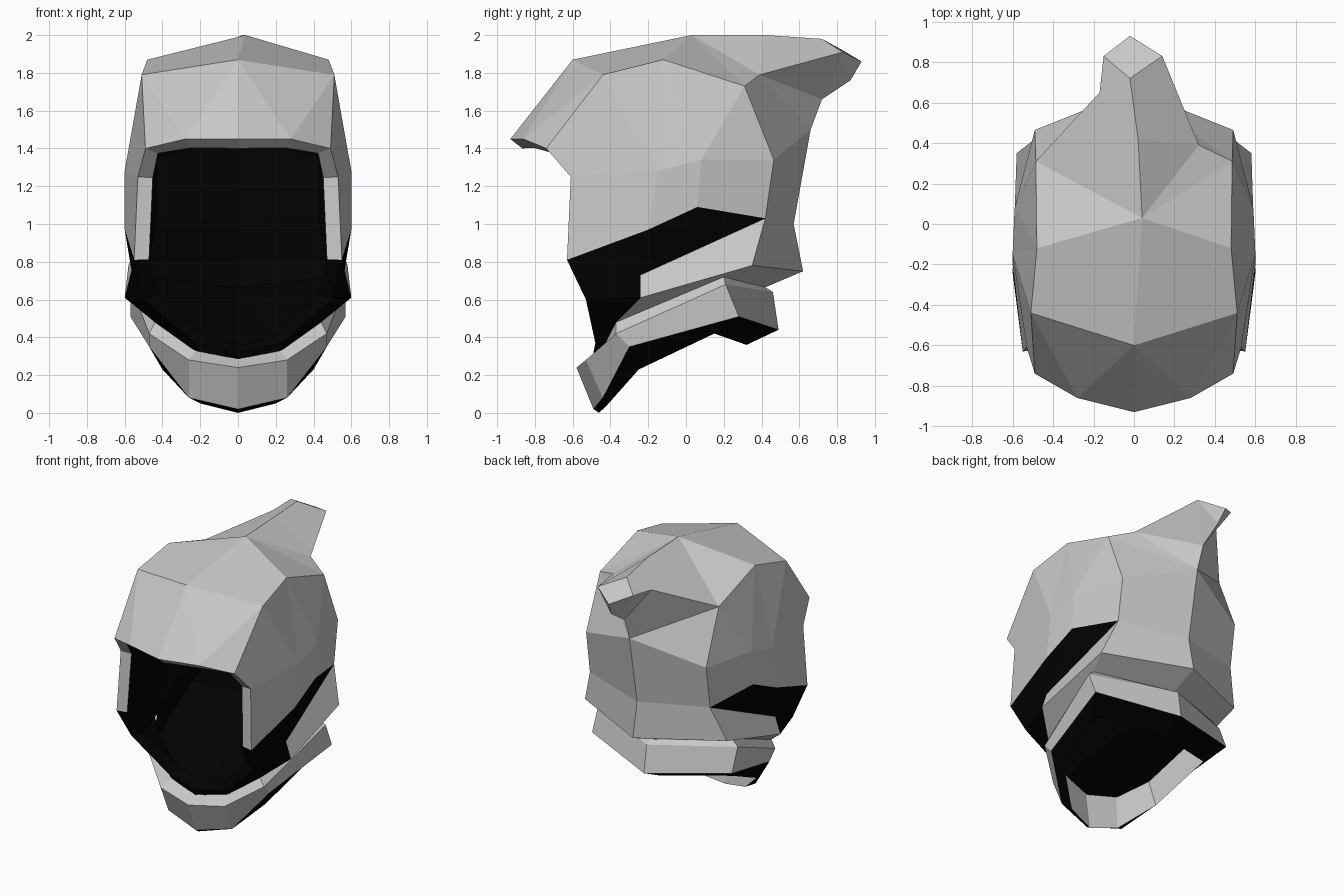
import bpy
import bmesh

if "Cube" in bpy.data.objects:
    bpy.data.objects.remove(bpy.data.objects["Cube"], do_unlink=True)


def make_material(name, value):
    mat = bpy.data.materials.new(name)
    mat.use_nodes = True
    colour = (value, value, value, 1.0)
    mat.diffuse_color = colour
    mat.node_tree.nodes["Principled BSDF"].inputs["Base Color"].default_value = colour
    return mat


GREY = make_material("shell grey", 0.58)
BLACK = make_material("lining black", 0.0005)


def build(name, points, grey=(), black=(), mirror=True):
    """Flat panels between named points; panels are mirrored across the middle."""
    bm = bmesh.new()
    cache = {}

    def vertex(key, side):
        x, y, z = points[key]
        if abs(x) < 0.05:
            side = 1          # middle points are shared by both halves
        if (key, side) not in cache:
            cache[key, side] = bm.verts.new((x * side, y, z))
        return cache[key, side]

    for index, regions in enumerate((grey, black)):
        for region in regions:
            for panel in region.split(","):
                for side in ((1, -1) if mirror else (1,)):
                    verts = [vertex(key, side) for key in panel.split()]
                    bm.faces.new(verts).material_index = index
    bmesh.ops.recalc_face_normals(bm, faces=bm.faces)
    # The highest panel must look upwards
    top = max(bm.faces, key=lambda f: f.calc_center_median().z)
    if top.normal.z < 0:
        bmesh.ops.reverse_faces(bm, faces=bm.faces)
    mesh = bpy.data.meshes.new(name)
    bm.to_mesh(mesh)
    bm.free()
    mesh.materials.append(GREY)
    mesh.materials.append(BLACK)
    obj = bpy.data.objects.new(name, mesh)
    bpy.context.scene.collection.objects.link(obj)
    return obj


# Helmet shell: half of its corner points
shell_points = {
    # brim
    "brim_mid": (0, -.93, 1.45), "brim": (.28, -.86, 1.45), "brim_end": (.49, -.74, 1.40),
    # crown
    "brow_mid": (0, -.60, 1.87), "brow": (.51, -.44, 1.79), "apex": (.04, .03, 2.0),
    "crown": (.48, -.12, 1.87), "crown_back": (.485, .31, 1.73),
    # back
    "nape_top": (0, .66, 1.5), "nape": (0, .57, 1.0), "nape_low": (0, .62, .75),
    "back_top": (.49, .465, 1.34), "back": (.49, .42, 1.03), "back_low": (.58, .35, .78),
    # sides
    "front": (.53, -.61, 1.25), "front_low": (.55, -.63, .81),
    "temple": (.60, -.15, 1.28), "ear": (.59, .08, 1.34),
    "stripe": (.60, -.20, .97), "stripe_top": (.59, .06, 1.09),
    "notch": (.56, -.24, .73), "notch_low": (.60, -.24, .61),
    # jaw
    "cheek": (.50, -.53, .60), "jaw": (.23, -.48, .37), "jaw_mid": (0, -.49, .32),
    "jaw_side": (.44, -.37, .48), "jaw_low": (.22, -.44, .31), "jaw_low_mid": (0, -.49, .27),
}
shell = build(
    "helmet_shell", shell_points,
    grey=(
        "brim_mid brim brow_mid, brim brow brow_mid, brim brim_end brow",
        "brow_mid brow crown apex, apex crown crown_back, apex crown_back nape_top",
        "crown_back back_top nape_top, nape_top back_top back nape",
        "nape back back_low nape_low, back notch notch_low back_low",
        "brim_end front temple brow, brow temple crown, crown temple ear",
        "crown ear crown_back, crown_back ear back_top",
        "front front_low stripe temple, temple stripe stripe_top ear",
        "ear stripe_top back back_top",
    ),
    black=(
        "front_low notch stripe, stripe notch stripe_top, stripe_top notch back",
        "front_low cheek notch_low notch, cheek jaw jaw_side notch_low",
        "jaw jaw_mid jaw_low_mid jaw_low, jaw jaw_low jaw_side",
    ),
)
# Wall thickness with a black lining and grey rims
wall = shell.modifiers.new("wall", "SOLIDIFY")
wall.thickness = 0.08
wall.offset = -1
wall.material_offset = 1
wall.material_offset_rim = 0

# Swept crest on the back of the crown, slightly lopsided
crest_points = {
    "apex": (.04, .03, 2.0), "ridge": (.02, .42, 2.0), "ridge_end": (-.02, .72, 1.98),
    "tip": (-.02, .93, 1.86), "wing_r": (-.15, .83, 1.92), "wing_l": (.14, .83, 1.91),
    "valley_r": (-.17, .65, 1.90), "valley_l": (.32, .39, 1.79),
    "base_r": (-.485, .31, 1.73), "base_l": (.485, .31, 1.73),
    "keel_end": (0, .87, 1.76), "keel": (0, .72, 1.66), "nape": (0, .66, 1.5),
}
build(
    "crest", crest_points, mirror=False,
    grey=(
        "ridge_end wing_l tip wing_r, apex valley_l ridge",
        "ridge valley_l wing_l ridge_end, apex base_l valley_l",
        "apex ridge valley_r base_r, ridge ridge_end wing_r valley_r",
        "valley_l base_l nape, valley_l nape keel, valley_l keel wing_l",
        "wing_l keel keel_end, wing_l keel_end tip, wing_r tip keel_end",
        "wing_r keel_end keel, valley_r wing_r keel",
        "valley_r keel nape, valley_r nape base_r",
    ),
)

# Collar: cross-sections from chin to nape (outer top, outer low, inner low, inner top)
sections = [
    ((0, -.58, .24), (0, -.49, .02), (0, -.46, .0), (0, -.50, .285)),
    ((.26, -.53, .28), (.26, -.44, .08), (.20, -.41, .05), (.22, -.45, .33)),
    ((.47, -.37, .42), (.47, -.30, .35), (.40, -.25, .23), (.44, -.37, .48)),
    ((.57, .21, .68), (.57, .28, .51), (.48, .15, .42), (.52, .20, .72)),
    ((0, .46, .64), (0, .49, .44), (0, .32, .36), (0, .42, .665)),
]
collar_points = {}
for i, section in enumerate(sections):
    for corner, point in zip("abcd", section):
        collar_points[corner + str(i)] = point


def strips(first, second):
    """Panels between two edges of the collar, chin to nape."""
    return [f"{first}{i} {first}{i + 1} {second}{i + 1} {second}{i}"
            for i in range(len(sections) - 1)]


build("collar", collar_points,
      grey=strips("a", "b") + strips("c", "d") + strips("d", "a"),
      black=strips("b", "c"))

# Grey underside joining the shell's lower edge to the collar
build("shell_underside", shell_points | collar_points,
      grey=("notch_low back_low d3 d2, back_low nape_low d4 d3",))

# Black seal inside the neck, and the floor closing it
seal_points = collar_points | {
    "seal_jaw": (.49, -.24, .66), "seal_side": (.46, .27, .82), "seal_back": (0, .49, .82),
}
build("neck_seal", seal_points,
      black=("seal_jaw seal_side d3 d2, seal_side seal_back d4 d3",))
build("neck_floor", collar_points, black=("d0 d1 d4, d1 d2 d4, d2 d3 d4",))
